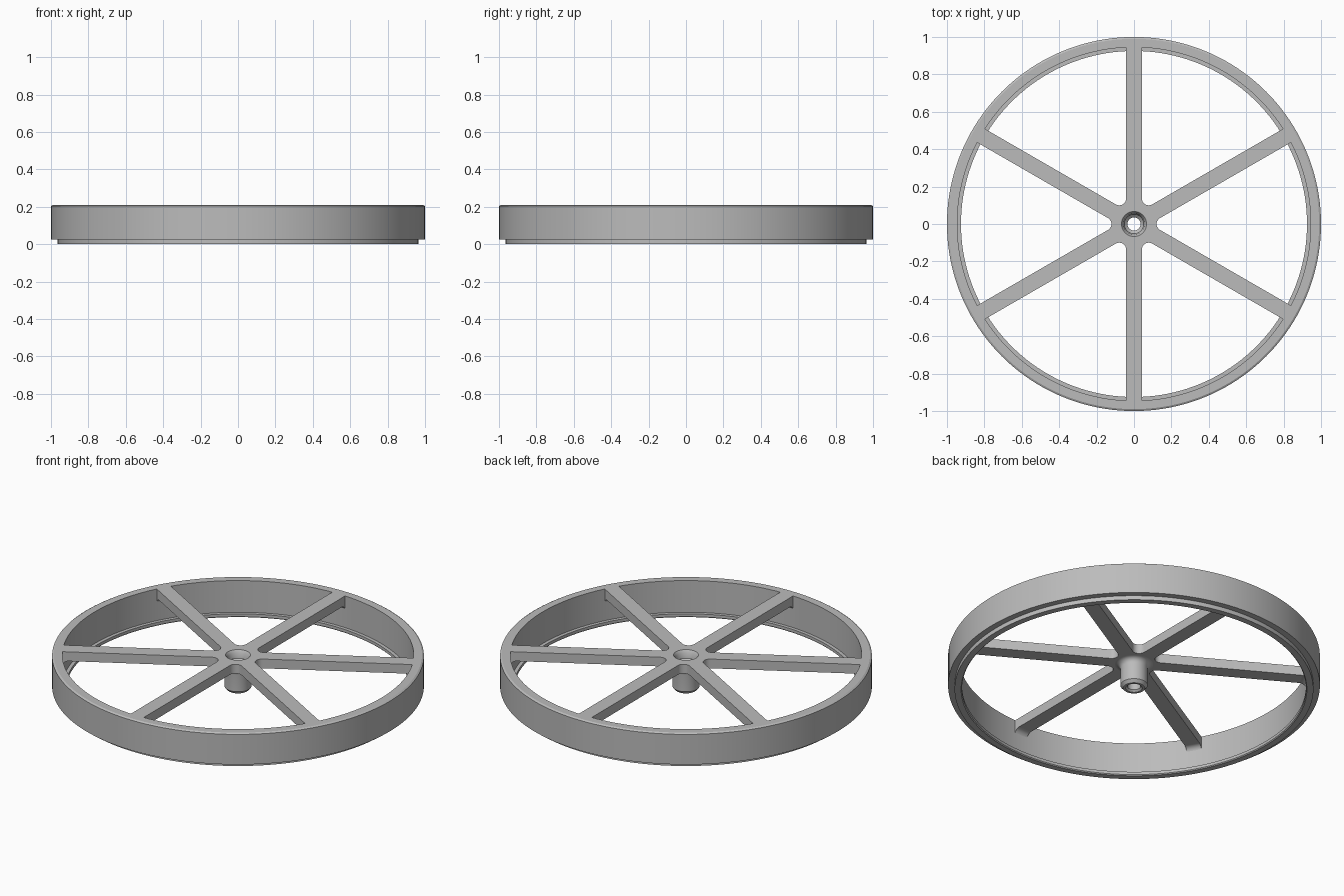
import bpy
import bmesh
from math import sin, cos, pi, radians
from mathutils import Matrix, Vector

if "Cube" in bpy.data.objects:
    bpy.data.objects.remove(bpy.data.objects["Cube"], do_unlink=True)

grey = bpy.data.materials.new("plain grey")
grey.use_nodes = True
COLOUR = (0.5, 0.5, 0.5, 1)
grey.diffuse_color = COLOUR
grey.node_tree.nodes["Principled BSDF"].inputs["Base Color"].default_value = COLOUR

TOP = 0.21            # upper face of rim, spokes and hub
SPOKE_BOTTOM = 0.155
HALF = 0.042          # half the spoke width
WALL = 0.945          # inner radius of the rim wall
SPOKE_END = 0.948
HUB = 0.073
SPOKES = 6
SECTOR = 2 * pi / SPOKES


def finish(name, bm):
    bmesh.ops.remove_doubles(bm, verts=bm.verts, dist=1e-5)
    bmesh.ops.recalc_face_normals(bm, faces=bm.faces)
    mesh = bpy.data.meshes.new(name)
    bm.to_mesh(mesh)
    bm.free()
    mesh.materials.append(grey)
    obj = bpy.data.objects.new(name, mesh)
    bpy.context.collection.objects.link(obj)
    bpy.ops.object.select_all(action="DESELECT")
    obj.select_set(True)
    bpy.context.view_layer.objects.active = obj
    bpy.ops.object.shade_smooth_by_angle(angle=radians(30))
    return obj


def arc(cx, cy, r, start, end, steps):
    angles = [start + (end - start) * i / steps for i in range(steps + 1)]
    return [(cx + r * cos(a), cy + r * sin(a)) for a in angles]


def lathe(name, profile, segments):
    """Revolve a closed (radius, height) profile around z."""
    bm = bmesh.new()
    rings = [[bm.verts.new((r * cos(2 * pi * s / segments),
                            r * sin(2 * pi * s / segments), z))
              for r, z in profile] for s in range(segments)]
    n = len(profile)
    for s in range(segments):
        a, b = rings[s], rings[(s + 1) % segments]
        for i in range(n):
            j = (i + 1) % n
            bm.faces.new((a[i], b[i], b[j], a[j]))
    return finish(name, bm)


def extrude(bm, faces, offset):
    new = bmesh.ops.extrude_face_region(bm, geom=faces, use_keep_orig=True)["geom"]
    verts = [v for v in new if isinstance(v, bmesh.types.BMVert)]
    bmesh.ops.translate(bm, verts=verts, vec=offset)


# Rim: tall wall, stepped lower lip and a thin inward flange
lathe("rim", [(0.99, TOP), (1.0, TOP - 0.006), (1.0, 0.025), (0.965, 0.025),
              (0.965, 0), (0.93, 0), (0.925, 0.005), (0.925, 0.022),
              (WALL, 0.022), (WALL, TOP)], 160)

# Hub: bored sleeve with a flared root and a chamfered foot
flare = arc(HUB + 0.03, SPOKE_BOTTOM - 0.03, 0.03, pi / 2, pi, 6)
lathe("hub", [(0.067, TOP), (HUB, TOP), (HUB, SPOKE_BOTTOM)] + flare +
      [(HUB, 0.025), (0.058, 0.008), (0.045, 0.008), (0.035, 0.018),
       (0.035, 0.15), (0.052, 0.165), (0.056, 0.195)], 96)

# Spokes: one outline per gap, with a rounded inner corner
bm = bmesh.new()
FILLET = 0.037
centre = (HALF + FILLET) / sin(SECTOR / 2)
outline = arc(0, 0, HUB, -SECTOR / 2, SECTOR / 2, 16)
for side in (1, -1):
    turn = Matrix.Rotation(side * SECTOR / 2, 2)
    ends = [turn @ Vector((SPOKE_END, 0)), turn @ Vector((SPOKE_END, -side * HALF))]
    if side == 1:
        outline += [tuple(p) for p in ends]
        outline += arc(centre, 0, FILLET, radians(120), radians(240), 12)
    else:
        outline += [tuple(p) for p in reversed(ends)]
faces = []
for k in range(SPOKES):
    spin = Matrix.Rotation(k * SECTOR, 3, "Z")
    faces.append(bm.faces.new([bm.verts.new(spin @ Vector((x, y, SPOKE_BOTTOM)))
                               for x, y in outline]))
bmesh.ops.remove_doubles(bm, verts=bm.verts, dist=1e-5)
extrude(bm, bm.faces[:], (0, 0, TOP - SPOKE_BOTTOM))
finish("spokes", bm)

# Gussets: concave fillets under the outer end of each spoke
bm = bmesh.new()
G = 0.037
curve = arc(SPOKE_END - G, SPOKE_BOTTOM - G, G, pi / 2, 0, 8)
curve.append((SPOKE_END, SPOKE_BOTTOM))
for k in range(SPOKES):
    spin = Matrix.Rotation(k * SECTOR + SECTOR / 2, 3, "Z")
    face = bm.faces.new([bm.verts.new(spin @ Vector((r, -HALF, z))) for r, z in curve])
    extrude(bm, [face], spin @ Vector((0, 2 * HALF, 0)))
finish("spoke_gussets", bm)
